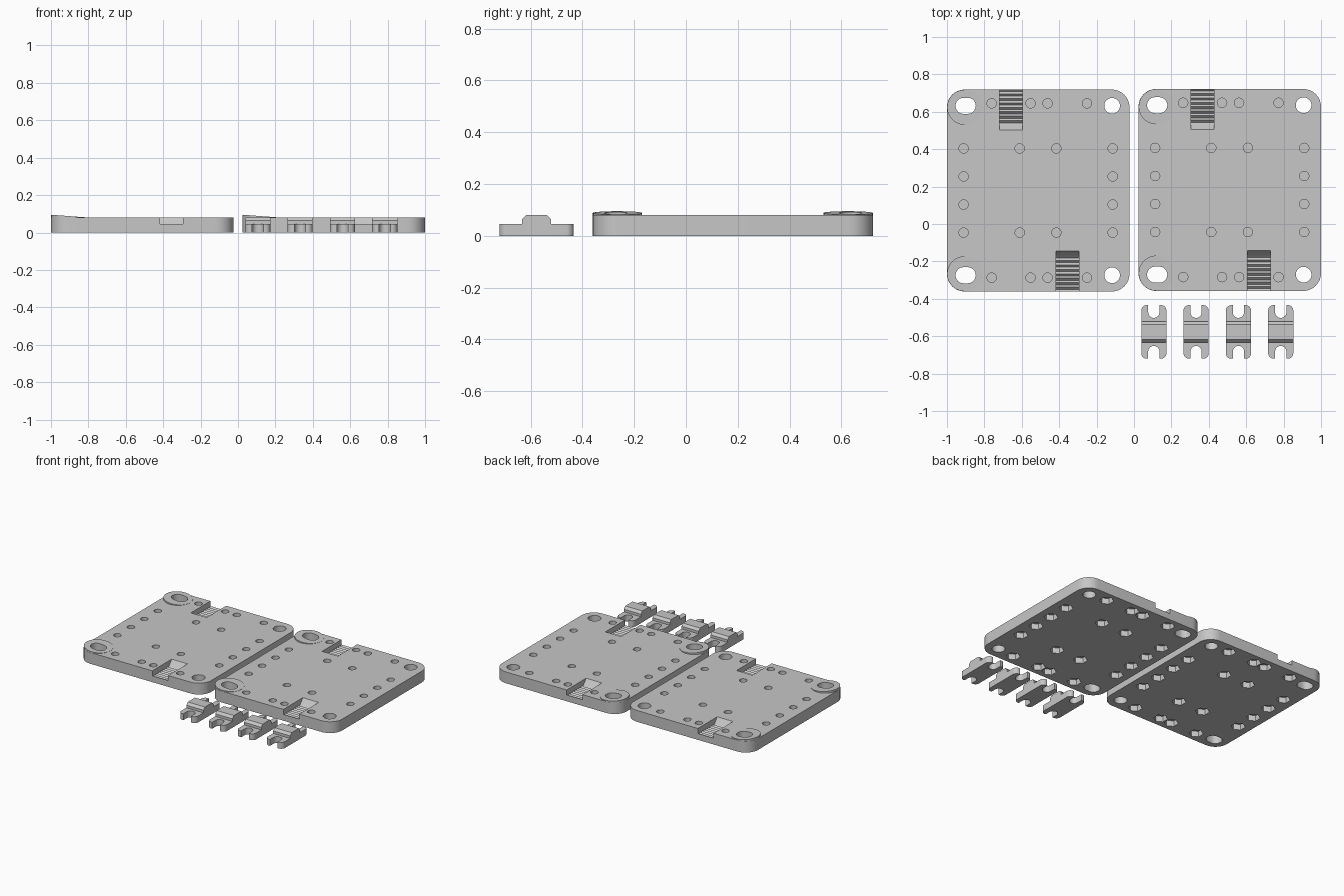
import bpy, bmesh, math
from mathutils import Vector

cube = bpy.data.objects.get("Cube")
if cube:
    bpy.data.objects.remove(cube)

grey = bpy.data.materials.new("plain grey")
grey.use_nodes = True
COLOUR = (0.57, 0.57, 0.57, 1)
grey.diffuse_color = COLOUR
grey.node_tree.nodes["Principled BSDF"].inputs["Base Color"].default_value = COLOUR

W, D, T = 0.976, 1.08, 0.08      # plate size
CORNER = 0.095                   # plate corner radius


def circle(x, y, r, n=32, turn=0.0):
    return [(x + r * math.cos(turn + 2 * math.pi * i / n),
             y + r * math.sin(turn + 2 * math.pi * i / n)) for i in range(n)]


def rounded(x, y, w, d, r, n=8):
    """Rounded rectangle outline, anticlockwise."""
    pts = []
    for q, (sx, sy) in enumerate([(1, 1), (-1, 1), (-1, -1), (1, -1)]):
        for i in range(n + 1):
            a = (q + i / n) * math.pi / 2
            pts.append((x + sx * (w / 2 - r) + r * math.cos(a),
                        y + sy * (d / 2 - r) + r * math.sin(a)))
    return pts


def add_prism(bm, outline, lo, hi, place=lambda a, b, c: (a, b, c)):
    """Extrude an outline from lo to hi; place maps (a, b, height) to xyz."""
    rings = [[bm.verts.new(place(a, b, h)) for a, b in outline] for h in (lo, hi)]
    n = len(outline)
    faces = [bm.faces.new(rings[0][::-1]), bm.faces.new(rings[1])]
    for i in range(n):
        j = (i + 1) % n
        faces.append(bm.faces.new((rings[0][i], rings[0][j], rings[1][j], rings[1][i])))
    bmesh.ops.recalc_face_normals(bm, faces=faces)


def finish(name, bm):
    mesh = bpy.data.meshes.new(name)
    bm.to_mesh(mesh)
    bm.free()
    mesh.materials.append(grey)
    obj = bpy.data.objects.new(name, mesh)
    bpy.context.collection.objects.link(obj)
    return obj


def select(obj):
    bpy.ops.object.select_all(action='DESELECT')
    obj.select_set(True)
    bpy.context.view_layer.objects.active = obj


def combine(obj, tool, operation):
    select(obj)
    mod = obj.modifiers.new("combine", 'BOOLEAN')
    mod.operation, mod.object, mod.solver = operation, tool, 'EXACT'
    bpy.ops.object.modifier_apply(modifier=mod.name)
    bpy.data.objects.remove(tool)


def smooth(obj):
    select(obj)
    bpy.ops.object.shade_smooth_by_angle(angle=math.radians(30))


def tilt(x, y, h):
    """Slope the top of a corner pad down towards +x."""
    return (x, y, h if h < T else T + 0.015 - 0.075 * (x + W / 2))


def make_plate(name):
    bm = bmesh.new()
    add_prism(bm, rounded(0, 0, W, D, CORNER), 0, T)
    plate = finish(name, bm)

    # Tilted pads on the two right-hand corners
    bm = bmesh.new()
    for side in (1, -1):
        add_prism(bm, circle(-W / 2 + CORNER, side * (D / 2 - CORNER), CORNER - 0.001, 48),
                  0.05, T, tilt)
    combine(plate, finish("corner_pads", bm), 'UNION')

    # Corner slots and round holes
    bm = bmesh.new()
    for side in (1, -1):
        add_prism(bm, rounded(-0.388, side * 0.453, 0.108, 0.086, 0.0425), -0.1, 0.2)
        add_prism(bm, circle(0.395, side * 0.453, 0.042), -0.1, 0.2)
    combine(plate, finish("corner_cutter", bm), 'DIFFERENCE')

    # Screw holes above, hexagonal nut pockets below, thin web between
    spots = [(x, s * 0.466) for s in (1, -1) for x in (-0.249, -0.041, 0.05, 0.261)]
    spots += [(x, s * 0.225) for s in (1, -1) for x in (-0.399, -0.099, 0.097, 0.398)]
    spots += [(x, s * 0.075) for s in (1, -1) for x in (-0.399, 0.398)]
    screws, nuts = bmesh.new(), bmesh.new()
    for x, y in spots:
        add_prism(screws, circle(x, y, 0.025, 24), 0.044, 0.2)
        add_prism(nuts, circle(x, y, 0.046, 6, math.pi / 6), -0.1, 0.04)
    combine(plate, finish("screw_cutter", screws), 'DIFFERENCE')
    combine(plate, finish("nut_cutter", nuts), 'DIFFERENCE')

    # Toothed recesses running in from the back and front edges
    teeth, length, low, high = 8, 0.19, 0.033, 0.045
    profile = [(-0.03, 0.1), (-0.03, high), (0, high)]
    for i in range(teeth):
        profile += [((i + 0.5) * length / teeth, low), ((i + 1) * length / teeth, high)]
    profile.append((length + 0.042, 0.1))
    bm = bmesh.new()
    for side in (1, -1):
        add_prism(bm, profile, -0.062, 0.062,
                  lambda a, b, h: (h + 0.005 - side * 0.151, side * (D / 2 - a), b))
    combine(plate, finish("recess_cutter", bm), 'DIFFERENCE')
    smooth(plate)
    return plate


def make_clip(name):
    # Side profile with a chamfered hump
    half = [(0.143, 0), (0.143, 0.045), (0.056, 0.045), (0.056, 0.063), (0.04, 0.08)]
    profile = half + [(-y, z) for y, z in half[::-1]]
    bm = bmesh.new()
    add_prism(bm, profile, -0.067, 0.067, lambda a, b, h: (h, a, b))
    clip = finish(name, bm)

    # Rounded plan outline
    bm = bmesh.new()
    add_prism(bm, rounded(0, 0, 0.134, 0.286, 0.028), -0.1, 0.2)
    combine(clip, finish("clip_outline", bm), 'INTERSECT')

    # Open slot at each end
    bm = bmesh.new()
    for side in (1, -1):
        add_prism(bm, rounded(0, side * 0.175, 0.06, 0.2, 0.0295), -0.1, 0.2)
    combine(clip, finish("clip_slots", bm), 'DIFFERENCE')
    smooth(clip)
    return clip


# Two matching plates
right_plate = make_plate("right_plate")
left_plate = right_plate.copy()
left_plate.name = "left_plate"
bpy.context.collection.objects.link(left_plate)
right_plate.location = (-0.512, 0.179, 0)
left_plate.location = (0.512, 0.182, 0)

# Row of four clips
first = make_clip("clip_1")
for i in range(4):
    clip = first if i == 0 else first.copy()
    if i:
        clip.name = f"clip_{i + 1}"
        bpy.context.collection.objects.link(clip)
    clip.location = (0.106 + i * 0.2262, -0.577, 0)
